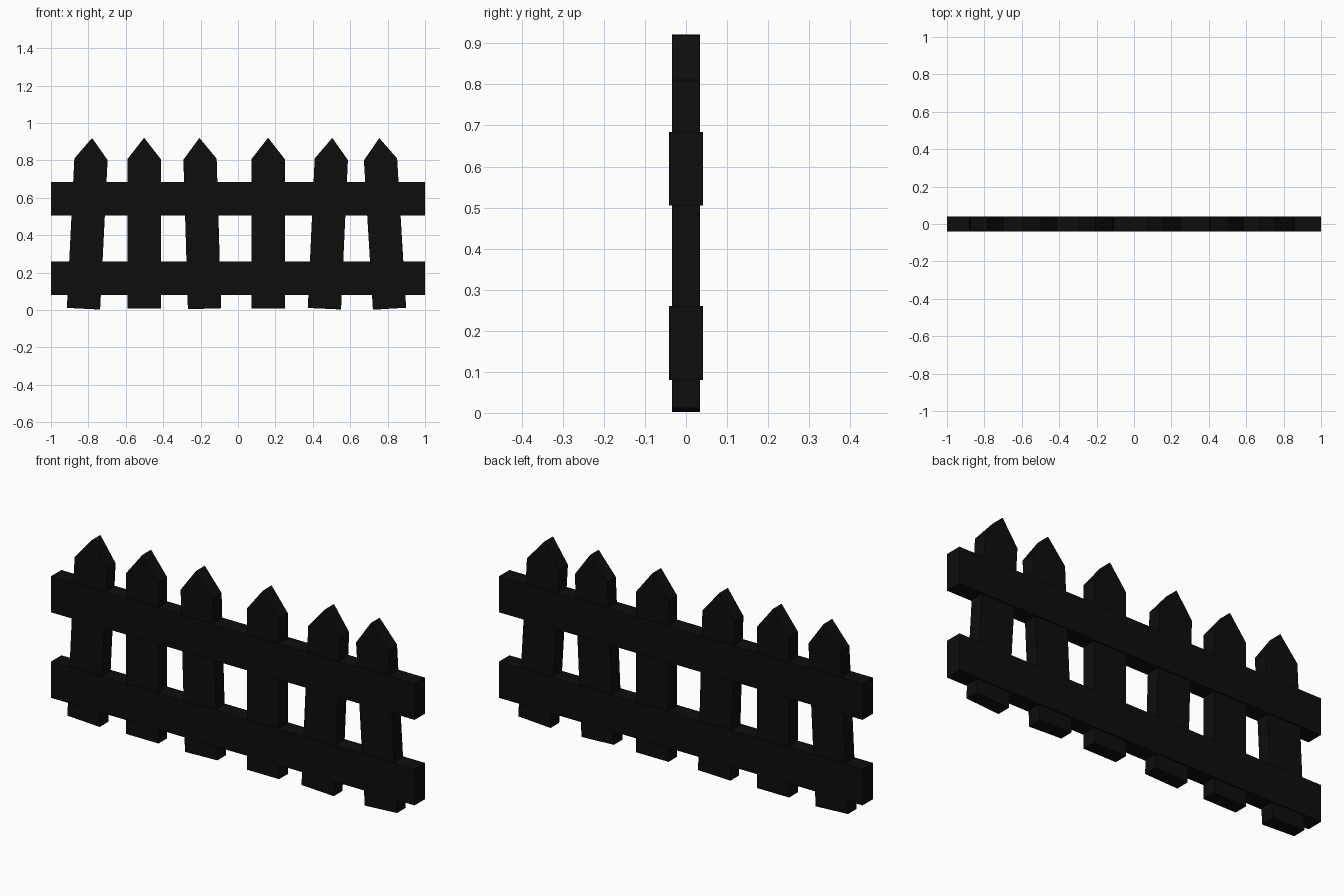
import bpy, bmesh
from mathutils import Matrix

if "Cube" in bpy.data.objects:
    bpy.data.objects.remove(bpy.data.objects["Cube"])

black = bpy.data.materials.new("black_paint")
black.diffuse_color = (0.004, 0.004, 0.004, 1)
black.use_nodes = True
black.node_tree.nodes["Principled BSDF"].inputs["Base Color"].default_value = black.diffuse_color


def extrude_profile(name, profile, half_depth, matrix):
    """Closed prism from an (x, z) profile, extruded along y."""
    bm = bmesh.new()
    face = bm.faces.new([bm.verts.new((x, -half_depth, z)) for x, z in profile])
    ext = bmesh.ops.extrude_face_region(bm, geom=[face], use_keep_orig=True)
    verts = [g for g in ext["geom"] if isinstance(g, bmesh.types.BMVert)]
    bmesh.ops.translate(bm, verts=verts, vec=(0, 2 * half_depth, 0))
    bmesh.ops.recalc_face_normals(bm, faces=bm.faces)
    mesh = bpy.data.meshes.new(name)
    bm.to_mesh(mesh)
    bm.free()
    mesh.transform(matrix)
    mesh.materials.append(black)
    obj = bpy.data.objects.new(name, mesh)
    bpy.context.collection.objects.link(obj)
    return obj


# Pointed pickets: bottom centre x and lean angle
W, SHOULDER, TIP = 0.089, 0.80, 0.914
picket = [(-W, 0), (W, 0), (W, SHOULDER), (0, TIP), (-W, SHOULDER)]
for i, (x, lean) in enumerate([(-0.826, 0.05), (-0.502, 0), (-0.179, -0.03),
                               (0.161, 0), (0.462, 0.046), (0.81, -0.06)], 1):
    place = Matrix.Translation((x, 0, 0.007)) @ Matrix.Rotation(lean, 4, 'Y')
    extrude_profile(f"picket_{i}", picket, 0.034, place)

# Horizontal rails
for name, z0, z1 in [("lower_rail", 0.08, 0.26), ("upper_rail", 0.505, 0.684)]:
    extrude_profile(name, [(-1, z0), (1, z0), (1, z1), (-1, z1)], 0.041, Matrix())
